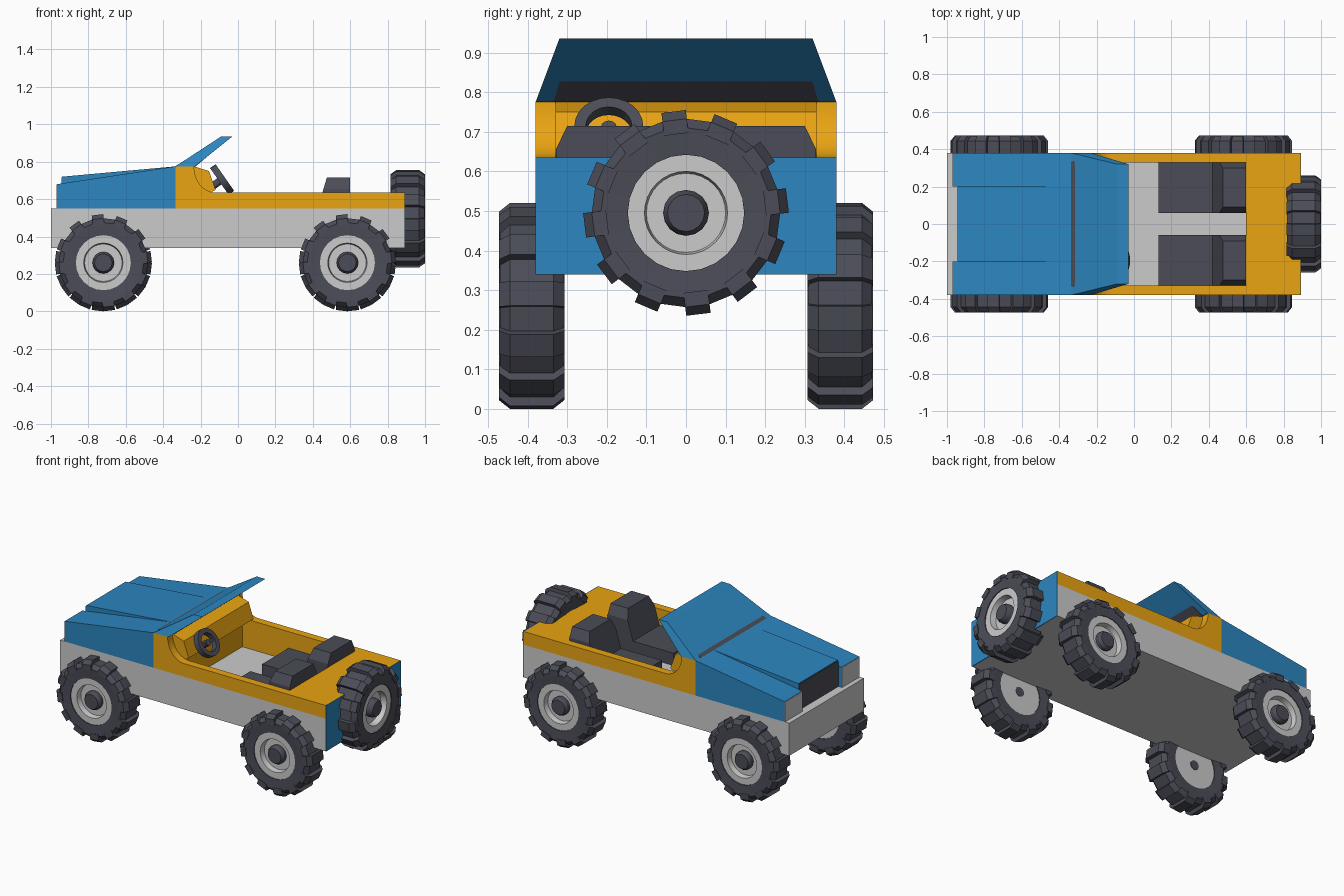
import bpy, bmesh
from math import cos, sin, pi, radians
from mathutils import Vector, Matrix

if "Cube" in bpy.data.objects:
    bpy.data.objects.remove(bpy.data.objects["Cube"])

def material(name, rgb):
    m = bpy.data.materials.new(name)
    m.diffuse_color = (*rgb, 1)
    m.use_nodes = True
    m.node_tree.nodes["Principled BSDF"].inputs["Base Color"].default_value = m.diffuse_color
    return m

BLUE = material("blue_paint", (0.025, 0.24, 0.53))
ORANGE = material("orange_paint", (0.82, 0.37, 0.006))
DARK = material("dark_rubber", (0.07, 0.073, 0.095))

def finish(name, bm, mat=None, smooth=False):
    bmesh.ops.recalc_face_normals(bm, faces=bm.faces)
    me = bpy.data.meshes.new(name)
    bm.to_mesh(me)
    bm.free()
    ob = bpy.data.objects.new(name, me)
    bpy.context.collection.objects.link(ob)
    if mat:
        me.materials.append(mat)
    if smooth:
        bpy.ops.object.select_all(action='DESELECT')
        ob.select_set(True)
        bpy.context.view_layer.objects.active = ob
        bpy.ops.object.shade_smooth_by_angle(angle=radians(30))
    return ob

def add_prism(bm, pts, axis, a, b):
    """Extrude a 2D profile along an axis from a to b."""
    def put(p, q):
        co = list(p)
        co.insert("xyz".index(axis), q)
        return bm.verts.new(co)
    lo, hi = [put(p, a) for p in pts], [put(p, b) for p in pts]
    bm.faces.new(lo)
    bm.faces.new(hi)
    for i in range(len(pts)):
        j = (i + 1) % len(pts)
        bm.faces.new((lo[i], lo[j], hi[j], hi[i]))

def prism(name, pts, axis, a, b, mat=None, smooth=False):
    bm = bmesh.new()
    add_prism(bm, pts, axis, a, b)
    return finish(name, bm, mat, smooth)

def box(name, x, y, z, mat=None):
    pts = [(x[0], z[0]), (x[1], z[0]), (x[1], z[1]), (x[0], z[1])]
    return prism(name, pts, 'y', y[0], y[1], mat)

def add_lathe(bm, prof, n):
    """Spin a closed (radius, height) profile around z."""
    rings = [[bm.verts.new((r * cos(2 * pi * k / n), r * sin(2 * pi * k / n), h))
              for r, h in prof] for k in range(n)]
    for k in range(n):
        A, B = rings[k], rings[(k + 1) % n]
        for i in range(len(prof)):
            j = (i + 1) % len(prof)
            if prof[i][0] or prof[j][0]:
                bm.faces.new((A[i], A[j], B[j], B[i]))
    bmesh.ops.remove_doubles(bm, verts=bm.verts, dist=1e-5)

def placed(loc, direction, axial=1):
    rot = Vector(direction).to_track_quat('Z', 'Y').to_matrix().to_4x4()
    return Matrix.Translation(loc) @ rot @ Matrix.Diagonal((1, 1, axial, 1))

def lathe(name, prof, n, M, mat=None):
    bm = bmesh.new()
    add_lathe(bm, prof, n)
    bm.transform(M)
    return finish(name, bm, mat, True)

def wheel(name, loc, direction, axial=1):
    M = placed(loc, direction, axial)
    # tyre with twelve chunky lugs
    bm = bmesh.new()
    add_lathe(bm, [(.147, -.075), (.215, -.08), (.238, -.055),
                   (.238, .055), (.215, .08), (.147, .075)], 24)
    for k in range(12):
        lug = bmesh.new()
        add_prism(lug, [(.2, -.0825), (.236, -.0825), (.258, -.055),
                        (.258, .055), (.236, .0825), (.2, .0825)], 'y', -.031, .031)
        lug.transform(Matrix.Rotation(radians(7 + 30 * k), 4, 'Z'))
        tmp = bpy.data.meshes.new("tmp")
        lug.to_mesh(tmp)
        lug.free()
        bm.from_mesh(tmp)
        bpy.data.meshes.remove(tmp)
    bm.transform(M)
    finish(name + "_tyre", bm, DARK)
    # dished rim and hub cap
    lathe(name + "_rim", [(0, -.07), (.149, -.07), (.149, .07), (.105, .07),
                          (.1, .035), (0, .035)], 32, M)
    lathe(name + "_hub", [(0, -.073), (.03, -.073), (.03, 0), (.058, 0),
                          (.058, .058), (.047, .075), (0, .075)], 16, M, DARK)

# chassis: solid front, open trough behind
box("front_chassis", (-1, -.335), (-.38, .38), (.34, .55))
prism("rear_chassis", [(-.38, .34), (.38, .34), (.38, .55), (.345, .55), (.345, .45),
                       (-.345, .45), (-.345, .55), (-.38, .55)], 'x', -.335, .89)

# body tub: side walls with a concave sweep up to the cowl, and lining
arc = [(-.12 - .115 * sin(t), .775 - .14 * cos(t))
       for t in [i * pi / 20 for i in range(11)]]
wall = [(-.335, .55), (.89, .55), (.89, .635)] + arc + [(-.335, .775)]
for s, side in ((-1, "right"), (1, "left")):
    prism(side + "_tub_wall", wall, 'y', s * .33, s * .38, ORANGE, True)
    box(side + "_tub_lining", (-.335, .6), (s * .33, s * .345), (.45, .55), ORANGE)
box("rear_deck", (.6, .89), (-.345, .345), (.45, .635), ORANGE)
box("tail_panel", (.886, .893), (-.38, .38), (.34, .635), BLUE)
prism("dashboard", [(-.335, .45), (-.2, .45), (-.2, .6), (-.12, .65), (-.155, .75),
                    (-.235, .775), (-.335, .775)], 'y', -.33, .33, ORANGE)

# bonnet, fenders, grille and front panels
prism("bonnet", [(-.94, .55), (-.94, .72), (-.335, .775), (-.335, .55)],
      'y', -.2, .2, BLUE)
box("grille", (-.944, -.935), (-.2, .2), (.55, .715), DARK)
for s, side in ((-1, "right"), (1, "left")):
    prism(side + "_fender", [(-.967, .55), (-.967, .68), (-.335, .775), (-.335, .55)],
          'y', s * .2, s * .38, BLUE)
    box(side + "_front_panel", (-.97, -.966), (s * .2, s * .38), (.55, .678))

def slanted_panel(name, lower, upper, wl, wu, mat):
    """Raked plate: (front x, back x, z) below and above, with half widths."""
    bm = bmesh.new()
    rings = []
    for (x0, x1, z), w in ((lower, wl), (upper, wu)):
        rings.append([bm.verts.new(c) for c in
                      ((x0, -w, z), (x1, -w, z), (x1, w, z), (x0, w, z))])
    lo, hi = rings
    bm.faces.new(lo)
    bm.faces.new(hi)
    for i in range(4):
        j = (i + 1) % 4
        bm.faces.new((lo[i], lo[j], hi[j], hi[i]))
    return finish(name, bm, mat)

# raked windscreen with glass showing on both faces
slanted_panel("windscreen_frame", (-.335, -.23, .775), (-.09, -.03, .935), .38, .32, BLUE)
slanted_panel("windscreen_glass", (-.338, -.226, .775), (-.138, -.0935, .888), .335, .3, DARK)

# seats: cushion plus backrest with clipped top corners
for s, side in ((-1, "right"), (1, "left")):
    box(side + "_seat_cushion", (.13, .6), (s * .06, s * .329), (.45, .53), DARK)
    bm = bmesh.new()
    add_prism(bm, [(s * .06, .45), (s * .329, .45), (s * .329, .655), (s * .3, .715),
                   (s * .09, .715), (s * .06, .655)], 'x', .475, .599)
    for v in bm.verts:
        if v.co.x < .5:
            v.co.x -= (.715 - v.co.z) * .3
    finish(side + "_seat_back", bm, DARK)

# steering wheel, spokes and column
axis = Vector((.82, 0, .57)).normalized()
M = placed(Vector((-.085, -.195, .705)), axis)
lathe("steering_rim", [(.058, -.018), (.087, -.018), (.087, .018), (.058, .018)], 24, M, DARK)
lathe("steering_column", [(0, -.12), (.02, -.12), (.02, .012), (0, .012)], 12, M, DARK)
bm = bmesh.new()
bmesh.ops.create_cube(bm, size=1)
bm.transform(M @ Matrix.Diagonal((.13, .02, .015, 1)))
bmesh.ops.translate(bm, verts=bm.verts, vec=axis * -.005)
finish("steering_spoke", bm, DARK)

# four road wheels and the spare on the tail
for end, x in (("front", -.72), ("rear", .585)):
    for s, side in ((-1, "right"), (1, "left")):
        wheel(f"{end}_{side}_wheel", Vector((x, s * .39, .26)), (0, s, 0))
wheel("spare_wheel", Vector((.907, 0, .495)), (1, 0, 0), 1.12)
